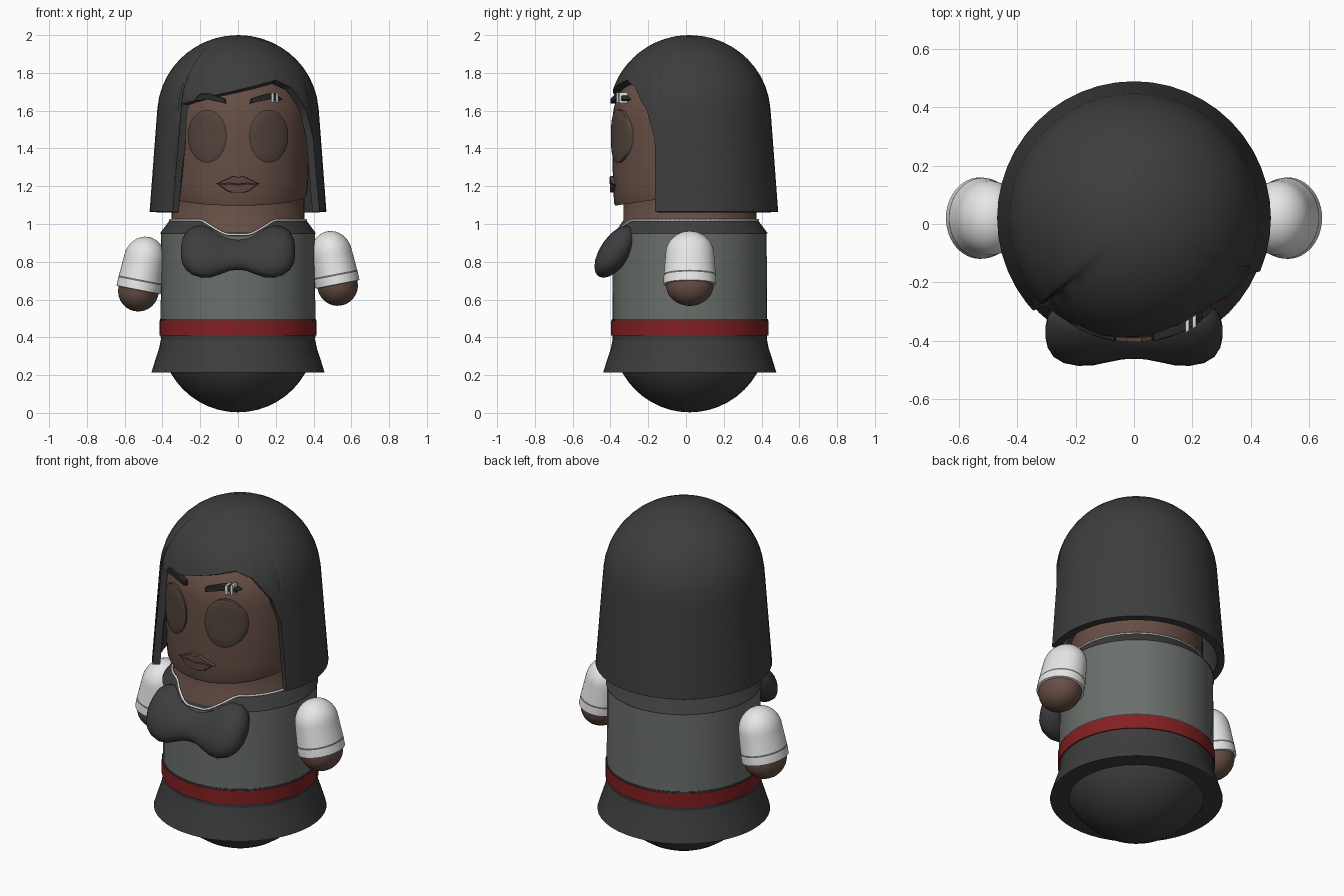
import bpy, bmesh, math
from mathutils import Matrix

if "Cube" in bpy.data.objects:
    bpy.data.objects.remove(bpy.data.objects["Cube"])

CY = 0.02          # body axis
SEG = 48


def material(name, rgb):
    m = bpy.data.materials.new(name)
    m.diffuse_color = (*rgb, 1)
    m.use_nodes = True
    m.node_tree.nodes["Principled BSDF"].inputs["Base Color"].default_value = m.diffuse_color
    return m


DARK = material("charcoal", (0.047, 0.047, 0.047))
SKIN = material("brown_skin", (0.135, 0.078, 0.060))
EYE = material("eye_brown", (0.088, 0.058, 0.045))
LIP = material("lip_brown", (0.115, 0.062, 0.050))
BROW = material("brow_black", (0.022, 0.022, 0.022))
GREY = material("shirt_grey", (0.145, 0.160, 0.147))
RED = material("belt_red", (0.23, 0.014, 0.016))
WHITE = material("sleeve_white", (0.82, 0.82, 0.82))


def finish(name, bm, mats, angle=35, thickness=0):
    me = bpy.data.meshes.new(name)
    bm.to_mesh(me)
    bm.free()
    for m in mats:
        me.materials.append(m)
    ob = bpy.data.objects.new(name, me)
    bpy.context.collection.objects.link(ob)
    bpy.ops.object.select_all(action='DESELECT')
    ob.select_set(True)
    bpy.context.view_layer.objects.active = ob
    if thickness:
        mod = ob.modifiers.new("thickness", 'SOLIDIFY')
        mod.thickness = thickness
        bpy.ops.object.modifier_apply(modifier=mod.name)
    bpy.ops.object.shade_smooth_by_angle(angle=math.radians(angle))
    return ob


def bridge(bm, a, b, mat=0, closed=True):
    """Join two rings (either may be a single pole vertex)."""
    n = max(len(a), len(b))
    for j in range(n if closed else n - 1):
        k = (j + 1) % n
        if len(a) == 1:
            f = bm.faces.new((a[0], b[j], b[k]))
        elif len(b) == 1:
            f = bm.faces.new((a[j], b[0], a[k]))
        else:
            f = bm.faces.new((a[j], b[j], b[k], a[k]))
        f.material_index = mat


def lathe(name, profile, mats, bands=None, cy=CY, warp=None, matrix=None):
    """Revolve a top-to-bottom (radius, z) profile; bands picks a material per segment."""
    bm = bmesh.new()
    prev = None
    for i, (r, z) in enumerate(profile):
        ring = []
        for j in range(SEG if r > 0 else 1):
            t = 2 * math.pi * j / SEG
            co = (r * math.sin(t), cy - r * math.cos(t), z)
            ring.append(bm.verts.new(warp(*co) if warp else co))
        if prev:
            bridge(bm, prev, ring, bands[i - 1] if bands else 0)
        prev = ring
    if matrix:
        bm.transform(matrix)
    return finish(name, bm, mats)


def arc(r, zc, h, a0, a1, n):
    return [(max(0, r * math.sin(math.radians(a0 + (a1 - a0) * i / n))) if (a0 + (a1 - a0) * i / n) % 180 else 0,
             zc + h * math.cos(math.radians(a0 + (a1 - a0) * i / n))) for i in range(n + 1)]


# Lower body, skirt, belt, shirt
lathe("round_base", arc(0.41, 0.415, 0.412, 90, 180, 12), [DARK])
lathe("skirt", [(0.40, 0.415), (0.408, 0.39), (0.418, 0.34), (0.438, 0.28), (0.458, 0.215), (0.345, 0.217)], [DARK])
lathe("belt", [(0.40, 0.49), (0.416, 0.49), (0.416, 0.41), (0.40, 0.41)], [RED])
lathe("belt_edge", [(0.40, 0.498), (0.413, 0.498), (0.413, 0.488)], [DARK])
lathe("shirt", [(0.39, 0.955), (0.407, 0.955), (0.408, 0.7), (0.41, 0.485)], [GREY])

# Neck and chest, visible in the neckline
lathe("neck", [(0.352, 1.18), (0.352, 1.02), (0.402, 0.945), (0.402, 0.90)], [SKIN])


# Collar with a V neckline and white trim
def neckline(x, front):
    if not front:
        return 1.02
    return 0.945 + 0.075 * min(1, max(0, (abs(x) - 0.06) / 0.14))


def collar_r(z):
    return 0.361 + (1.02 - z) / 0.07 * 0.050


bm = bmesh.new()
top, low, path = [], [], []
N = 96
for j in range(N):
    t = 2 * math.pi * j / N
    z = neckline(0.38 * math.sin(t), math.cos(t) > 0)
    r = collar_r(z)
    path.append((r * math.sin(t), CY - r * math.cos(t), z))
    top.append(bm.verts.new(path[-1]))
    low.append(bm.verts.new((0.413 * math.sin(t), CY - 0.413 * math.cos(t), min(0.95, z - 0.01))))
bridge(bm, top, low)
finish("collar", bm, [DARK])

cu = bpy.data.curves.new("collar_trim", 'CURVE')
cu.dimensions = '3D'
cu.bevel_depth = 0.006
cu.bevel_resolution = 1
sp = cu.splines.new('POLY')
sp.points.add(N - 1)
for p, co in zip(sp.points, path):
    p.co = (*co, 1)
sp.use_cyclic_u = True
cu.materials.append(WHITE)
bpy.context.collection.objects.link(bpy.data.objects.new("collar_trim", cu))

# Bow: lofted cross-sections (x, bottom z, top z, depth), mirrored
half = [(0.0, 0.757, 0.93, 0.072), (0.04, 0.754, 0.935, 0.073), (0.09, 0.735, 0.955, 0.08),
        (0.14, 0.718, 0.98, 0.088), (0.19, 0.715, 0.992, 0.09), (0.24, 0.73, 0.985, 0.085),
        (0.275, 0.757, 0.96, 0.07), (0.295, 0.79, 0.92, 0.045), (0.303, 0.83, 0.88, 0.015)]
stations = [(-x, a, b, d) for x, a, b, d in half[:0:-1]] + half
bm = bmesh.new()
prev = None
for x, a, b, d in stations:
    zc, hz = (a + b) / 2, (b - a) / 2
    yc = -0.38 + 0.12 * abs(x) ** 2
    ring = []
    for j in range(20):
        t = 2 * math.pi * j / 20
        dz = hz * math.sin(t)
        ring.append(bm.verts.new((x, yc + d * math.cos(t) + 0.45 * dz, zc + dz)))
    if prev:
        bridge(bm, prev, ring)
    else:
        bm.faces.new(ring)
    prev = ring
bm.faces.new(prev)
bmesh.ops.recalc_face_normals(bm, faces=bm.faces)
finish("bow", bm, [DARK], 60)

# Head, chin dipping toward the front
HY, HR = -0.015, 0.375


def chin(x, y, z):
    return (x, y, z + 0.055 * (y - HY) / HR if z < 1.2 else z)


lathe("head", arc(HR, 1.55, 0.33, 0, 90, 8) + [(0.375, 1.35), (0.371, 1.21), (0.366, 1.165), (0.36, 1.15), (0.30, 1.15)],
      [SKIN], cy=HY, warp=chin)


def face_patch(name, outline, mat, off):
    """Raised shape wrapped on the front of the head."""
    n = len(outline)
    cx, cz = sum(p[0] for p in outline) / n, sum(p[1] for p in outline) / n
    bm = bmesh.new()
    prev = None
    for s, o in ((1, -0.012), (1, off * 0.7), (0.93, off), (0.6, off), (0.3, off), (0, off)):
        ring = []
        for px, pz in (outline if s else outline[:1]):
            x, z = cx + (px - cx) * s, cz + (pz - cz) * s
            ring.append(bm.verts.new((x, HY - math.sqrt((HR + o) ** 2 - x * x), z)))
        if prev:
            bridge(bm, prev, ring)
        prev = ring
    bmesh.ops.recalc_face_normals(bm, faces=bm.faces)
    if sum(f.normal.y for f in bm.faces if f.calc_center_median().y < HY - 0.2) > 0:
        bmesh.ops.reverse_faces(bm, faces=bm.faces)
    finish(name, bm, [mat])


# Eyes and eyebrows
brow = [(0.062, 1.638), (0.11, 1.648), (0.165, 1.66), (0.22, 1.652), (0.235, 1.66), (0.20, 1.69), (0.15, 1.69), (0.066, 1.664)]
for side, s in (("left", -1), ("right", 1)):
    oval = [(s * (0.163 + 0.103 * math.cos(a)), 1.465 + 0.14 * math.sin(a))
            for a in (2 * math.pi * i / 32 for i in range(32))]
    face_patch(side + "_eye", oval, EYE, 0.014)
    face_patch(side + "_eyebrow", [(s * x, z) for x, z in brow], BROW, 0.016)

# Pale bars across one eyebrow
for i, x in enumerate((0.176, 0.20)):
    face_patch(f"brow_bar_{i + 1}", [(x, 1.64), (x + 0.012, 1.64), (x + 0.012, 1.697), (x, 1.697)], WHITE, 0.022)

# Lips
upper = [(-0.115, 1.212), (-0.06, 1.238), (-0.025, 1.254), (0, 1.247), (0.025, 1.254), (0.06, 1.238), (0.115, 1.212),
         (0.05, 1.216), (0, 1.21), (-0.05, 1.216)]
lower = [(-0.105, 1.209), (-0.05, 1.213), (0, 1.207), (0.05, 1.213), (0.105, 1.209), (0.06, 1.176), (0.03, 1.166),
         (-0.03, 1.166), (-0.06, 1.176)]
face_patch("upper_lip", upper, LIP, 0.014)
face_patch("lower_lip", lower, LIP, 0.012)

# Hair: dome with flared sides; lower edge set by angle from the front
edge = [(-180, 1.065), (-47.5, 1.065), (-45, 1.635), (0, 1.71), (31, 1.762), (44, 1.725), (58, 1.6),
        (65, 1.45), (67, 1.065), (180, 1.065)]


def hair_r(z):
    if z > 1.6:
        return 0.428 * math.sqrt(max(0, 1 - ((z - 1.58) / 0.42) ** 2))
    return 0.428 + (1.6 - z) / 0.535 * 0.04


def hair_low(a):
    for (a0, z0), (a1, z1) in zip(edge, edge[1:]):
        if a <= a1:
            return z0 + (z1 - z0) * (a - a0) / (a1 - a0)


angles = sorted({-180 + 7.5 * i for i in range(48)} | {float(a) for a, _ in edge[1:-1]})
bm = bmesh.new()
prev = [bm.verts.new((0, CY, 2.0))]
ROWS = 18
for i in range(1, ROWS + 1):
    ring = []
    for a in angles:
        z = 2 - (2 - hair_low(a)) * (i / ROWS) ** 1.8
        r, t = hair_r(z), math.radians(a)
        ring.append(bm.verts.new((r * math.sin(t), CY - r * math.cos(t), z)))
    bridge(bm, prev, ring)
    prev = ring
finish("hair", bm, [DARK], 40, 0.04)

# Arms: white sleeve, thin cuff line and rounded hand
arm = arc(0.11, 0.075, 0.125, 0, 90, 8) + [(0.117, -0.03), (0.118, -0.04), (0.119, -0.085), (0.108, -0.087)]
arm += arc(0.108, -0.09, 0.11, 90, 180, 7)[1:]
bands = [0] * 9 + [1, 0, 0] + [2] * 7
for side, s, z in (("left", -1, 0.735), ("right", 1, 0.765)):
    place = (Matrix.Translation((s * 0.51, CY, z)) @ Matrix.Rotation(math.radians(-11 * s), 4, 'Y')
             @ Matrix.Diagonal((1, 1.17, 1, 1)))
    lathe(side + "_arm", arm, [WHITE, GREY, SKIN], bands, 0, None, place)
